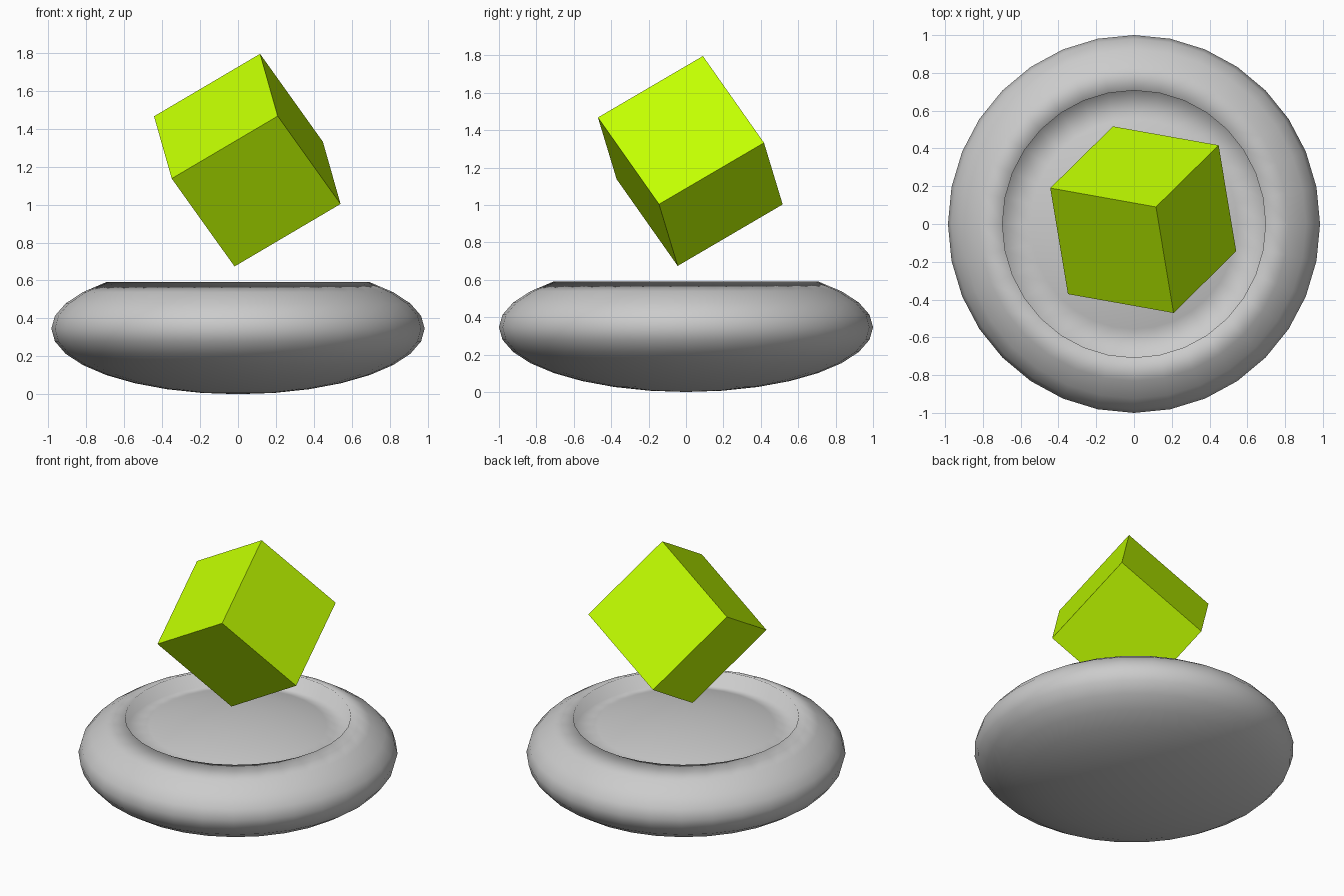
import bpy, bmesh
from math import sin, cos, pi, radians
from mathutils import Matrix, Vector

if "Cube" in bpy.data.objects:
    bpy.data.objects.remove(bpy.data.objects["Cube"])


def make_object(name, bm):
    bmesh.ops.recalc_face_normals(bm, faces=bm.faces)
    mesh = bpy.data.meshes.new(name)
    bm.to_mesh(mesh)
    bm.free()
    obj = bpy.data.objects.new(name, mesh)
    bpy.context.collection.objects.link(obj)
    return obj


def arc(start, end, steps, drop=0.0):
    angles = [radians(start + (end - start) * i / steps) for i in range(steps + 1)]
    return [(cos(t), 0.346 * sin(t) - drop) for t in angles]


# Base: flattened sphere whose domed top cap is sunk straight down
CENTRE_Z, SEGMENTS = 0.346, 32
profile = arc(-90, 45, 12) + arc(45, 90, 4, drop=0.104)
bm = bmesh.new()
rings = []
for r, z in profile:
    if r < 1e-5:
        rings.append([bm.verts.new((0, 0, CENTRE_Z + z))] * SEGMENTS)
    else:
        rings.append([bm.verts.new((0.985 * r * cos(2 * pi * i / SEGMENTS),
                                    r * sin(2 * pi * i / SEGMENTS),
                                    CENTRE_Z + z)) for i in range(SEGMENTS)])
for low, high in zip(rings, rings[1:]):
    for i in range(SEGMENTS):
        j = (i + 1) % SEGMENTS
        corners = dict.fromkeys((low[i], low[j], high[j], high[i]))
        bm.faces.new(list(corners)).smooth = True
make_object("sunken_dish", bm)

# Tilted cube floating above the dish
u = Vector((0.56, -0.10, 0.33)).normalized()
v = Vector((0.09, -0.56, -0.33))
v = (v - u * v.dot(u)).normalized()
w = u.cross(v)
bm = bmesh.new()
bmesh.ops.create_cube(bm, size=0.657)
rotation = Matrix((u, v, w)).transposed().to_4x4()
bm.transform(Matrix.Translation((0.049, 0.023, 1.235)) @ rotation)
cube = make_object("floating_cube", bm)

lime = bpy.data.materials.new("lime")
lime.diffuse_color = (0.54, 1.0, 0.0, 1)
lime.use_nodes = True
lime.node_tree.nodes["Principled BSDF"].inputs["Base Color"].default_value = lime.diffuse_color
cube.data.materials.append(lime)
